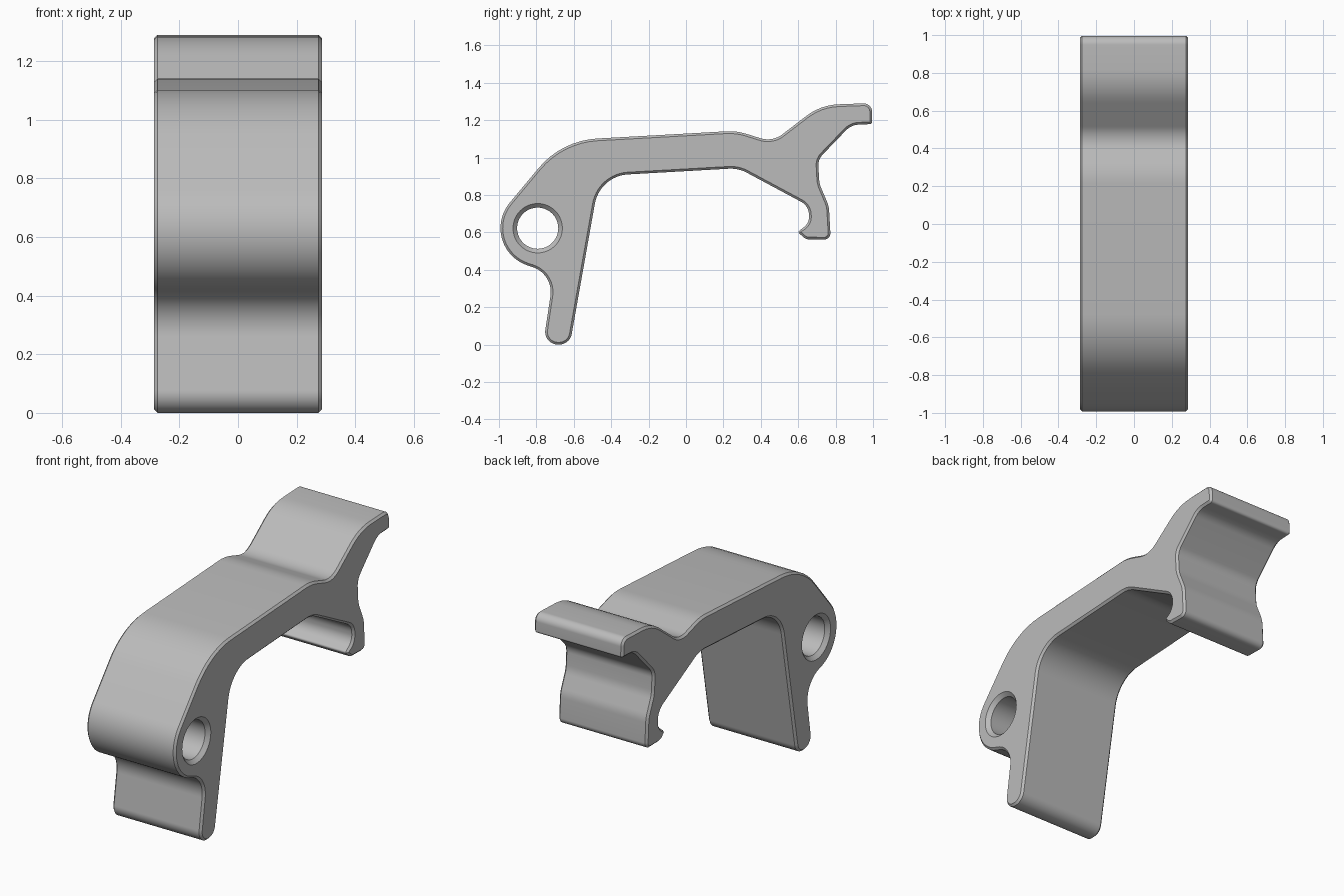
import bpy, bmesh, math
from mathutils import Vector

if "Cube" in bpy.data.objects:
    bpy.data.objects.remove(bpy.data.objects["Cube"], do_unlink=True)

HALF_WIDTH = 0.287
EDGE = 0.012

grey = bpy.data.materials.new("plain grey")
grey.use_nodes = True
colour = (0.5, 0.5, 0.5, 1)
grey.diffuse_color = colour
grey.node_tree.nodes["Principled BSDF"].inputs["Base Color"].default_value = colour


def rounded(corners):
    """Outline through (y, z, radius) corners, each replaced by a tangent arc."""
    points = []
    for i, (y, z, radius) in enumerate(corners):
        p = Vector((y, z))
        a = (Vector(corners[i - 1][:2]) - p).normalized()
        b = (Vector(corners[(i + 1) % len(corners)][:2]) - p).normalized()
        half = a.angle(b) / 2
        centre = p + (a + b).normalized() * radius / math.sin(half)
        start = p + a * radius / math.tan(half) - centre
        sweep = start.angle_signed(p + b * radius / math.tan(half) - centre)
        steps = max(3, math.ceil(abs(sweep) / math.radians(6)))
        for k in range(steps + 1):
            t = -sweep * k / steps
            points.append(centre + Vector((
                start.x * math.cos(t) - start.y * math.sin(t),
                start.x * math.sin(t) + start.y * math.cos(t))))
    return points


def make_object(name, bm):
    bmesh.ops.recalc_face_normals(bm, faces=bm.faces)
    mesh = bpy.data.meshes.new(name)
    bm.to_mesh(mesh)
    bm.free()
    obj = bpy.data.objects.new(name, mesh)
    bpy.context.collection.objects.link(obj)
    mesh.materials.append(grey)
    return obj


# Side outline of the lever
outline = rounded([
    (-0.764, 0.0, 0.068), (-0.621, 0.0, 0.068),      # foot
    (-0.461, 0.901, 0.19), (0.28, 0.943, 0.18),      # underside of the arm
    (0.655, 0.742, 0.08), (0.66, 0.65, 0.07),        # inside of the hook
    (0.597, 0.602, 0.01), (0.64, 0.563, 0.04),       # hook tip
    (0.774, 0.56, 0.035), (0.764, 0.74, 0.15),       # hook back
    (0.713, 0.86, 0.15), (0.706, 0.99, 0.08),
    (0.883, 1.174, 0.1), (0.996, 1.179, 0.015),      # tail
    (0.994, 1.291, 0.045), (0.72, 1.281, 0.3),
    (0.462, 1.083, 0.13), (0.27, 1.143, 0.3),        # top of the arm
    (-0.665, 1.091, 0.44), (-1.141, 0.52, 0.21),     # pivot end
    (-0.707, 0.377, 0.14),
])

# Body: extruded outline with chamfered rims
bm = bmesh.new()
face = bm.faces.new([bm.verts.new((-HALF_WIDTH, p.x, p.y)) for p in outline])
moved = bmesh.ops.extrude_face_region(bm, geom=[face], use_keep_orig=True)["geom"]
bmesh.ops.translate(bm, vec=(2 * HALF_WIDTH, 0, 0),
                    verts=[v for v in moved if isinstance(v, bmesh.types.BMVert)])
rims = [e for e in bm.edges if abs(e.verts[0].co.x - e.verts[1].co.x) < EDGE]
bmesh.ops.bevel(bm, geom=rims, offset=EDGE, segments=1, affect='EDGES', clamp_overlap=False)
body = make_object("lever_body", bm)

# Pivot hole: a round cutter that flares at both ends
bm = bmesh.new()
rings = []
flare, deep = 0.022, 0.1
for x, radius in ((-HALF_WIDTH - deep, 0.11 + flare + deep), (-HALF_WIDTH + flare, 0.11),
                  (HALF_WIDTH - flare, 0.11), (HALF_WIDTH + deep, 0.11 + flare + deep)):
    rings.append([bm.verts.new((x, -0.793 + radius * math.cos(a), 0.622 + radius * math.sin(a)))
                  for a in (math.tau * k / 64 for k in range(64))])
for low, high in zip(rings, rings[1:]):
    for k in range(64):
        bm.faces.new((low[k - 1], low[k], high[k], high[k - 1]))
bm.faces.new(rings[0])
bm.faces.new(rings[-1])
cutter = make_object("pivot_hole_cutter", bm)
cutter.hide_render = True

cut = body.modifiers.new("pivot hole", 'BOOLEAN')
cut.object = cutter
cut.operation = 'DIFFERENCE'
cut.solver = 'EXACT'

# Apply the cut and smooth the curved faces
bpy.ops.object.select_all(action='DESELECT')
body.select_set(True)
bpy.context.view_layer.objects.active = body
bpy.ops.object.modifier_apply(modifier=cut.name)
bpy.data.objects.remove(cutter, do_unlink=True)
bpy.ops.object.shade_smooth_by_angle(angle=math.radians(30))
